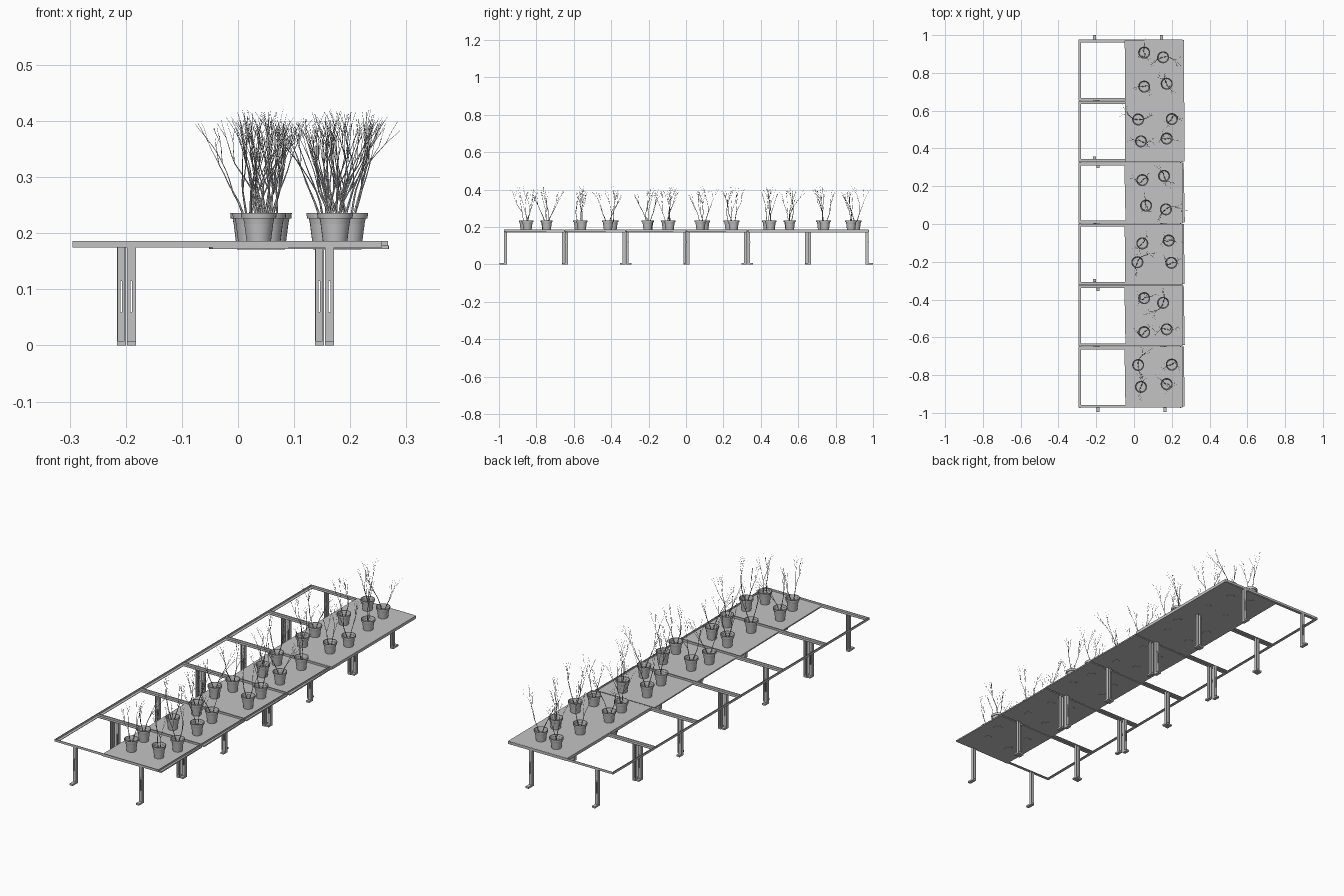
import bpy, bmesh, math, random
from mathutils import Vector, Matrix

if "Cube" in bpy.data.objects:
    bpy.data.objects.remove(bpy.data.objects["Cube"])

random.seed(7)

grey = bpy.data.materials.new("plain_grey")
grey.use_nodes = True
grey.diffuse_color = (0.55, 0.55, 0.55, 1)
grey.node_tree.nodes["Principled BSDF"].inputs["Base Color"].default_value = (0.55, 0.55, 0.55, 1)


def add_object(name, mesh, loc=(0, 0, 0), turn=0):
    obj = bpy.data.objects.new(name, mesh)
    obj.location = loc
    obj.rotation_euler.z = turn
    bpy.context.collection.objects.link(obj)
    return obj


def finish(bm, name):
    bmesh.ops.recalc_face_normals(bm, faces=bm.faces)
    mesh = bpy.data.meshes.new(name)
    bm.to_mesh(mesh)
    bm.free()
    mesh.materials.append(grey)
    return mesh


def box(bm, x0, x1, y0, y1, z0, z1):
    size = Vector((x1 - x0, y1 - y0, z1 - z0))
    mid = Vector((x0 + x1, y0 + y1, z0 + z1)) / 2
    bmesh.ops.create_cube(bm, size=1, matrix=Matrix.Translation(mid) @ Matrix.Diagonal((*size, 1)))


def bolt(bm, x, y, z, radius=0.003):
    place = Matrix.Translation((x, y, z)) @ Matrix.Rotation(math.pi / 2, 4, 'X')
    bmesh.ops.create_cone(bm, cap_ends=True, segments=8, radius1=radius, radius2=radius,
                          depth=0.003, matrix=place)


# Overall layout
SECTIONS = 6
PITCH = 0.325
END = 0.977
LEFT, RIGHT = -0.295, 0.257
LOW, TOP = 0.175, 0.186
FLANGE, THICK = 0.015, 0.002
LEG_HALF_DEPTH = 0.0075


def section_frame(half):
    """Rectangle of angle iron: upright web outside, shelf flange at the bottom."""
    bm = bmesh.new()
    for s in (-1, 1):
        box(bm, LEFT, RIGHT, *sorted((s * half, s * (half - THICK))), LOW, TOP)
        box(bm, LEFT, RIGHT, *sorted((s * half, s * (half - FLANGE))), LOW, LOW + THICK)
        for x in (LEFT + 0.01, RIGHT - 0.01):
            bolt(bm, x, s * half, (LOW + TOP) / 2)
    for x, s in ((LEFT, 1), (RIGHT, -1)):
        box(bm, *sorted((x, x + s * THICK)), -half, half, LOW, TOP)
        box(bm, *sorted((x, x + s * FLANGE)), -half, half, LOW, LOW + THICK)
    return finish(bm, "section_frame")


def leg(foot):
    """Slotted channel with a foot pointing along +y."""
    bm = bmesh.new()
    w, d, slot = 0.008, LEG_HALF_DEPTH, 0.0015
    low, high = 0.06, 0.115
    box(bm, -w, w, d - THICK, d, 0, low)
    box(bm, -w, w, d - THICK, d, high, LOW + THICK)
    for s in (-1, 1):
        box(bm, *sorted((s * slot, s * w)), d - THICK, d, low, high)
        box(bm, *sorted((s * w, s * (w - THICK))), -d, d, 0, LOW + THICK)
    box(bm, -w, w, -d, foot, 0, 0.008)
    bolt(bm, 0, d, high + 0.005)
    return finish(bm, "leg")


frame_mesh = section_frame(PITCH / 2 - 0.001)
end_leg, inner_leg = leg(0.032), leg(0.022)

# Frames and staggered legs
for i in range(SECTIONS):
    mid = END - PITCH * (i + 0.5)
    add_object(f"section_frame_{i + 1}", frame_mesh, (0, mid, 0))
    for k, side in ((i, 1), (i + 1, -1)):
        is_end = k in (0, SECTIONS)
        facing = side if (k % 2 or is_end) else -side
        y = END - PITCH * k - side * (LEG_HALF_DEPTH + 0.001)
        for name, x in (("right", -0.199), ("left", 0.154)):
            add_object(f"{name}_leg_{i + 1}", end_leg if is_end else inner_leg,
                       (x - facing * 0.009, y, 0), 0 if facing > 0 else math.pi)

# Shelf panels, slightly askew; the first is a double sheet lying over the cross bar
for n, (first, count, angle) in enumerate(((0, 2, 0.2), (2, 1, 1.2), (3, 1, 0.6), (4, 1, 1), (5, 1, 0.9))):
    half = PITCH * count / 2 - 0.004
    top = TOP if count > 1 else LOW + 0.003
    bm = bmesh.new()
    box(bm, -0.157, 0.157, -half, half, LOW - 0.003, top)
    y = END - PITCH * (first + count / 2)
    add_object(f"shelf_panel_{n + 1}", finish(bm, "shelf_panel"),
               (0.109, y, 0), math.radians(angle))

# Pot: lathed profile with rim and soil
profile = [(0, 0.171), (0.02, 0.171), (0.027, 0.226), (0.031, 0.226), (0.032, 0.236),
           (0.0295, 0.236), (0.0255, 0.215), (0, 0.215)]
bm = bmesh.new()
verts = [bm.verts.new((r, 0, z)) for r, z in profile]
edges = [bm.edges.new(pair) for pair in zip(verts, verts[1:])]
bmesh.ops.spin(bm, geom=verts + edges, axis=(0, 0, 1), cent=(0, 0, 0),
               angle=math.tau, steps=24, use_merge=True)
bmesh.ops.remove_doubles(bm, verts=bm.verts, dist=0.0001)
pot_mesh = finish(bm, "pot")


def grow(curve, pos, heading, length, radius, depth):
    """Adds a bent twig, then its forks."""
    spline = curve.splines.new('POLY')
    spline.points.add(3)
    for j, point in enumerate(spline.points):
        point.co = (*pos, 1)
        point.radius = radius * (1 - 0.12 * j)
        if j < 3:
            wobble = Vector([random.uniform(-0.12, 0.12) for _ in range(3)])
            heading = (heading + wobble).normalized()
            pos = pos + heading * length / 3
    if depth:
        for s in (-1, 1):
            spread = Vector((random.uniform(-1, 1), random.uniform(-1, 1), 0)).normalized()
            fork = (heading + s * spread * random.uniform(0.15, 0.42) + Vector((0, 0, 0.15))).normalized()
            grow(curve, pos, fork, length * random.uniform(0.65, 0.9), radius * 0.55, depth - 1)


def plant():
    curve = bpy.data.curves.new("plant", 'CURVE')
    curve.dimensions = '3D'
    curve.bevel_depth = 0.001
    curve.bevel_resolution = 0
    curve.use_fill_caps = True
    for j in range(2):
        a = math.pi * j + random.uniform(-0.4, 0.4)
        out = Vector((math.cos(a), math.sin(a), 0))
        lean = out * random.uniform(0.15, 0.35) + Vector((0, 0, 1))
        grow(curve, out * 0.004 + Vector((0, 0, 0.212)), lean.normalized(), 0.068, 2.4, 3)
    helper = add_object("plant_helper", curve)
    bpy.context.view_layer.update()
    mesh = bpy.data.meshes.new_from_object(helper.evaluated_get(bpy.context.evaluated_depsgraph_get()))
    bpy.data.objects.remove(helper)
    mesh.materials.clear()
    mesh.materials.append(grey)
    return mesh


plants = [plant() for _ in range(4)]

# Pot positions relative to each section centre
wide = [(0.054, 0.093), (0.154, 0.068), (0.054, -0.087), (0.173, -0.072)]
tapered = [(0.022, 0.064), (0.2, 0.066), (0.037, -0.052), (0.173, -0.037)]
slanted = [(0.044, 0.068), (0.159, 0.09), (0.064, -0.067), (0.169, -0.087)]
flared = [(0.044, 0.058), (0.184, 0.073), (0.018, -0.042), (0.198, -0.045)]

first_pot = None
for i, layout in enumerate((wide, tapered, slanted, flared, wide, tapered)):
    mid = END - PITCH * (i + 0.5)
    for j, (x, y) in enumerate(layout):
        turn = random.uniform(0, math.tau)
        pot = add_object(f"pot_{i + 1}_{j + 1}", pot_mesh, (x, mid + y, 0), turn)
        add_object(f"plant_{i + 1}_{j + 1}", plants[(i + j) % 4], (x, mid + y, 0), turn)
        first_pot = first_pot or pot

# Round pot walls, sharp rim
bpy.ops.object.select_all(action='DESELECT')
first_pot.select_set(True)
bpy.context.view_layer.objects.active = first_pot
bpy.ops.object.shade_smooth_by_angle(angle=math.radians(35))
